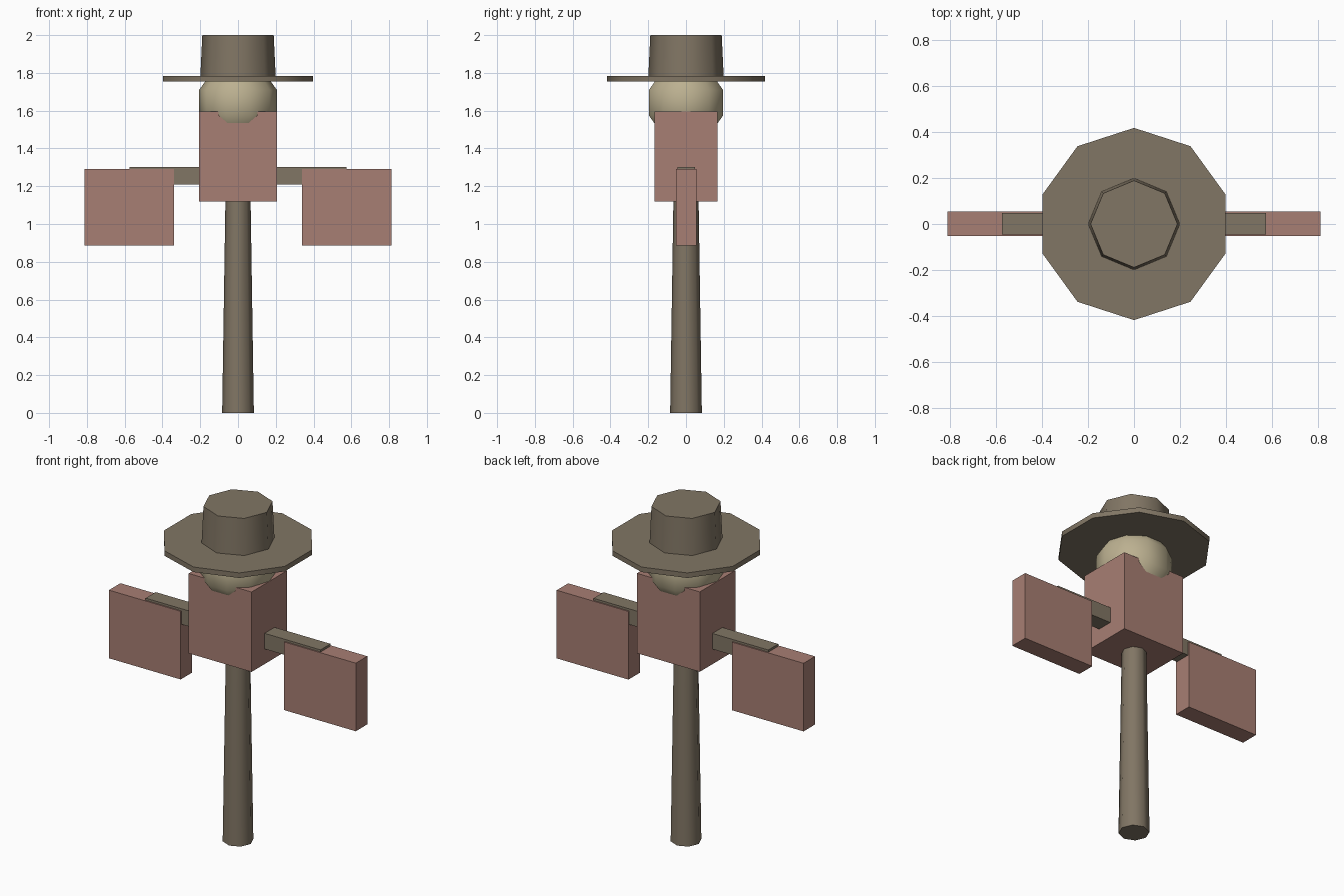
import bpy
import bmesh
from math import sin, cos, pi, radians

if "Cube" in bpy.data.objects:
    bpy.data.objects.remove(bpy.data.objects["Cube"], do_unlink=True)


def material(name, rgb):
    mat = bpy.data.materials.new(name)
    mat.use_nodes = True
    color = (*rgb, 1.0)
    mat.diffuse_color = color
    mat.node_tree.nodes["Principled BSDF"].inputs["Base Color"].default_value = color
    return mat


wood = material("weathered_brown", (0.22, 0.18, 0.128))
cloth = material("faded_red", (0.39, 0.21, 0.172))
straw = material("pale_straw", (0.5, 0.435, 0.28))


def finish(name, bm, mat):
    bmesh.ops.recalc_face_normals(bm, faces=bm.faces[:])
    mesh = bpy.data.meshes.new(name)
    bm.to_mesh(mesh)
    bm.free()
    mesh.materials.append(mat)
    obj = bpy.data.objects.new(name, mesh)
    bpy.context.collection.objects.link(obj)
    return obj


def turned(name, profile, sides, start, mat):
    """Stack rings of (radius, z) around the z axis and cap both ends."""
    bm = bmesh.new()
    rings = []
    for radius, z in profile:
        angles = [start + 2 * pi * i / sides for i in range(sides)]
        rings.append([bm.verts.new((radius * cos(a), radius * sin(a), z)) for a in angles])
    for low, high in zip(rings, rings[1:]):
        for i in range(sides):
            j = (i + 1) % sides
            bm.faces.new((low[i], low[j], high[j], high[i]))
    bm.faces.new(rings[0])
    bm.faces.new(rings[-1])
    bmesh.ops.remove_doubles(bm, verts=bm.verts[:], dist=0.0001)
    obj = finish(name, bm, mat)
    bpy.ops.object.select_all(action="DESELECT")
    obj.select_set(True)
    bpy.context.view_layer.objects.active = obj
    bpy.ops.object.shade_smooth_by_angle(angle=radians(60))
    return obj


def block(name, low, high, mat):
    bm = bmesh.new()
    bmesh.ops.create_cube(bm, size=1)
    for v in bm.verts:
        v.co = [lo if c < 0 else hi for c, lo, hi in zip(v.co, low, high)]
    return finish(name, bm, mat)


# Post, crossbar and shirt
turned("post", [(0.084, 0), (0.064, 1.3)], 8, 0, wood)
block("crossbar", (-0.575, -0.046, 1.21), (0.575, 0.048, 1.303), wood)
block("shirt_body", (-0.207, -0.168, 1.12), (0.207, 0.166, 1.595), cloth)
for side, x0, x1 in (("left", 0.34, 0.812), ("right", -0.812, -0.34)):
    block(side + "_sleeve", (x0, -0.053, 0.885), (x1, 0.055, 1.29), cloth)

# Head: a coarse ball with five bands
R, Z = 0.217, 1.642
bm = bmesh.new()
bands = 5
arc = [(R * sin(pi * i / bands), Z - R * cos(pi * i / bands)) for i in range(1, bands)]
bm.free()
pole = 0.0005
turned("head", [(pole, Z - R)] + arc + [(pole, Z + R)], 10, 0, straw)

# Hat
turned("hat_brim", [(0.418, 1.754), (0.418, 1.784)], 10, pi / 2, wood)
turned("hat_crown", [(0.2, 1.77), (0.189, 2.0)], 8, 0, wood)
